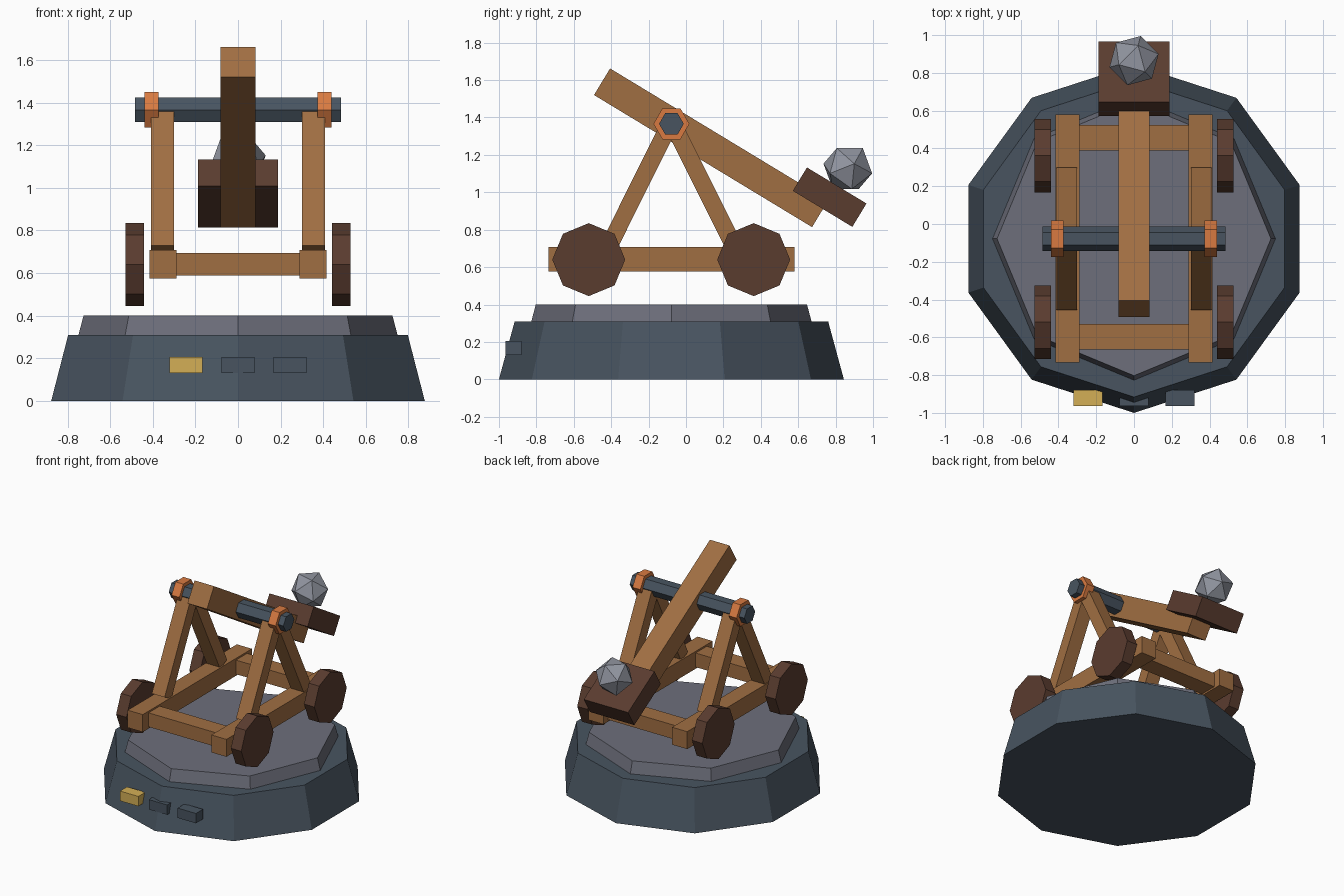
import bpy, bmesh, math
from mathutils import Matrix, Vector

if "Cube" in bpy.data.objects:
    bpy.data.objects.remove(bpy.data.objects["Cube"])


def material(name, rgb):
    m = bpy.data.materials.new(name)
    lin = [(c / 255 / 12.92) if c < 11 else ((c / 255 + 0.055) / 1.055) ** 2.4 for c in rgb]
    m.diffuse_color = (*lin, 1)
    m.use_nodes = True
    m.node_tree.nodes["Principled BSDF"].inputs["Base Color"].default_value = m.diffuse_color
    return m


slate = material("slate", (72, 84, 96))
stone = material("plate_stone", (109, 111, 123))
wood = material("wood", (160, 110, 66))
dark_wood = material("dark_wood", (90, 60, 47))
copper = material("copper", (216, 122, 65))
gold = material("gold", (212, 175, 86))
rock = material("rock_grey", (145, 149, 160))


def finish(name, bm, mat, loc=(0, 0, 0), rot_x=0.0):
    bmesh.ops.recalc_face_normals(bm, faces=bm.faces)
    me = bpy.data.meshes.new(name)
    bm.to_mesh(me)
    bm.free()
    me.materials.append(mat)
    ob = bpy.data.objects.new(name, me)
    ob.location = loc
    ob.rotation_euler = (rot_x, 0, 0)
    bpy.context.collection.objects.link(ob)
    return ob


def box(name, mat, center, size, rot_x=0.0):
    bm = bmesh.new()
    bmesh.ops.create_cube(bm, size=1, matrix=Matrix.Diagonal((*size, 1)))
    return finish(name, bm, mat, center, rot_x)


def beam(name, mat, x, p, q, width, depth):
    """Box running from p to q, both (y, z), at a given x."""
    dy, dz = q[0] - p[0], q[1] - p[1]
    return box(name, mat, (x, (p[0] + q[0]) / 2, (p[1] + q[1]) / 2),
               (width, math.hypot(dy, dz), depth), math.atan2(dz, dy))


def prism(name, mat, center, sides, r0, r1, length, axis="z", start=0.0):
    """Regular prism or frustum along z or x, centred on its length."""
    bm = bmesh.new()
    rings = []
    for r, h in ((r0, -length / 2), (r1, length / 2)):
        ring = []
        for i in range(sides):
            a = math.radians(start) + 2 * math.pi * i / sides
            c, s = r * math.cos(a), r * math.sin(a)
            ring.append(bm.verts.new((c, s, h) if axis == "z" else (h, c, s)))
        rings.append(ring)
        bm.faces.new(ring)
    for i in range(sides):
        j = (i + 1) % sides
        bm.faces.new((rings[0][i], rings[0][j], rings[1][j], rings[1][i]))
    return finish(name, bm, mat, center)


CY = -0.078   # pivot and pedestal centre in y
AXLE_Z = 1.366

# Pedestal: ten-sided foot with an eight-sided plate
prism("pedestal", slate, (0, CY, 0.155), 10, 0.922, 0.838, 0.31, start=-90)
prism("pedestal_plate", stone, (0, CY, 0.353), 8, 0.75, 0.725, 0.094, start=-90)

# Small marker blocks on the front
for i, mat in enumerate((gold, slate, slate)):
    box(f"marker_block_{i + 1}", mat, ((i - 1) * 0.243, -0.922, 0.168), (0.155, 0.085, 0.075))

# Chassis, wheels and A-frames on both sides
for side, s in (("left", -1), ("right", 1)):
    box(f"side_rail_{side}", wood, (s * 0.353, -0.077, 0.642), (0.127, 1.315, 0.133))
    for end, y in (("front", -0.52), ("back", 0.362)):
        prism(f"wheel_{end}_{side}", dark_wood, (s * 0.484, y, 0.64), 8, 0.195, 0.195, 0.087, "x")
    for end, d in (("front", -1), ("back", 1)):
        beam(f"leg_{end}_{side}", wood, s * 0.355,
             (CY + d * 0.335, 0.71), (CY + d * 0.018, 1.345), 0.108, 0.092)
    prism(f"axle_collar_{side}", copper, (s * 0.406, CY, AXLE_Z), 6, 0.096, 0.096, 0.066, "x")

for end, y in (("front", -0.597), ("back", 0.456)):
    box(f"cross_beam_{end}", wood, (0, y, 0.642), (0.6, 0.135, 0.107))

prism("axle", slate, (0, CY, AXLE_Z), 6, 0.066, 0.066, 0.967, "x")

# Throwing arm with its bucket
tilt = math.radians(-31.2)
box("throwing_arm", wood, (0, 0.134, 1.238), (0.164, 1.363, 0.166), tilt)
box("bucket", dark_wood, (0, 0.768, 0.974), (0.374, 0.372, 0.146), tilt)

# Boulder: icosahedron resting with one face up
bm = bmesh.new()
R = 0.137
for h, r, turn in ((0.795, 0.607, 75), (0.188, 0.982, 135), (-0.188, 0.982, 75), (-0.795, 0.607, 135)):
    for k in range(3):
        a = math.radians(turn + 120 * k)
        bm.verts.new(Vector((r * math.cos(a), r * math.sin(a), h)) * R)
bmesh.ops.convex_hull(bm, input=bm.verts)
finish("boulder", bm, rock, (0, 0.865, 1.127))
